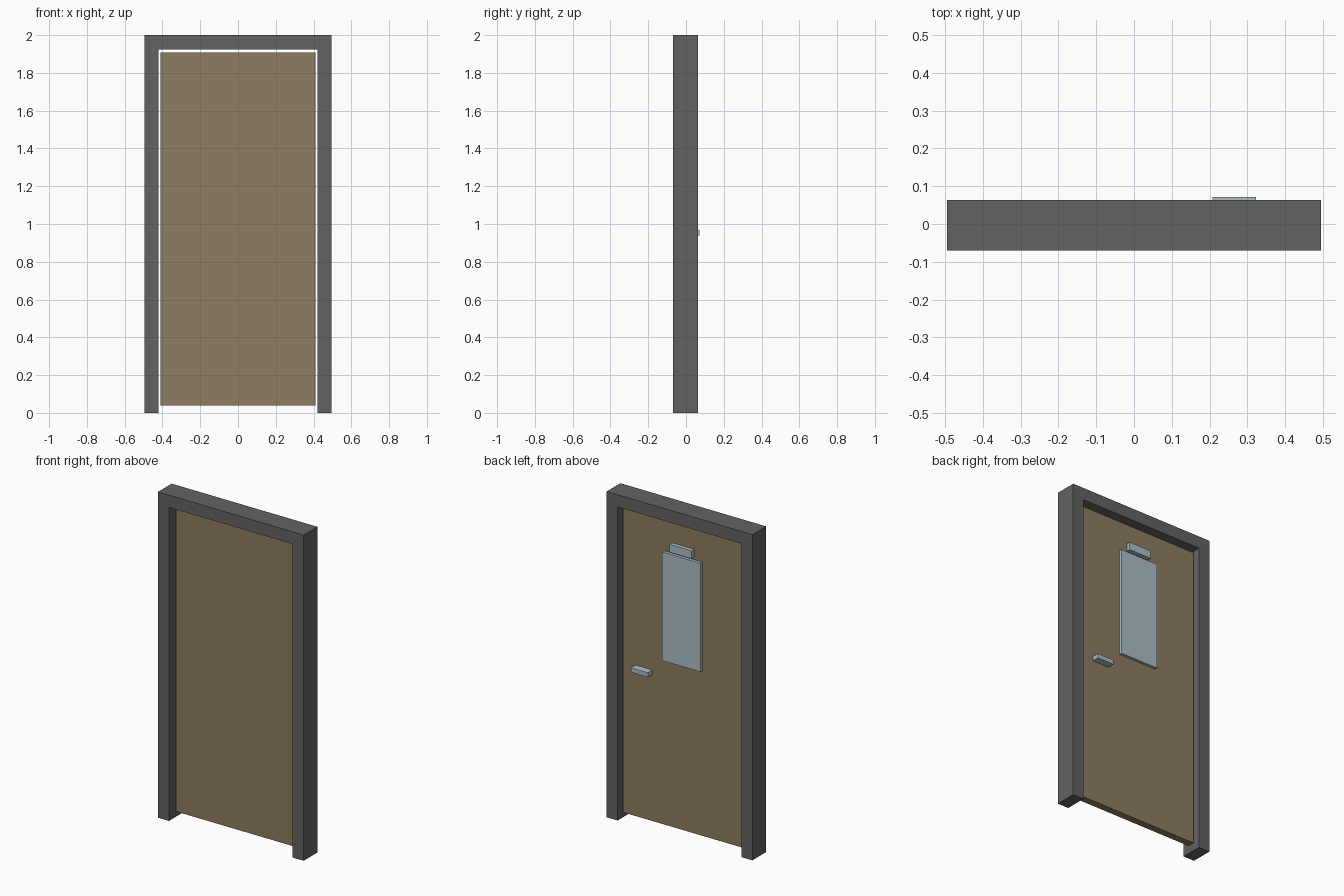
import bpy, bmesh

if "Cube" in bpy.data.objects:
    bpy.data.objects.remove(bpy.data.objects["Cube"])


def material(name, rgb):
    m = bpy.data.materials.new(name)
    m.diffuse_color = (*rgb, 1)
    m.use_nodes = True
    m.node_tree.nodes["Principled BSDF"].inputs["Base Color"].default_value = m.diffuse_color
    return m


grey = material("dark_grey_steel", (0.123, 0.123, 0.125))
wood = material("brown_wood", (0.27, 0.204, 0.118))
blue = material("pale_blue_metal", (0.418, 0.515, 0.571))


def finish(name, bm, mat):
    bmesh.ops.recalc_face_normals(bm, faces=bm.faces)
    me = bpy.data.meshes.new(name)
    bm.to_mesh(me)
    bm.free()
    me.materials.append(mat)
    ob = bpy.data.objects.new(name, me)
    bpy.context.collection.objects.link(ob)


def extruded(name, profile, y0, y1, mat):
    """Extrude an (x, z) outline from y0 to y1."""
    bm = bmesh.new()
    face = bm.faces.new([bm.verts.new((x, y0, z)) for x, z in profile])
    new = bmesh.ops.extrude_face_region(bm, geom=[face])["geom"]
    bmesh.ops.translate(bm, vec=(0, y1 - y0, 0),
                        verts=[v for v in new if isinstance(v, bmesh.types.BMVert)])
    finish(name, bm, mat)


def box(name, x, y, z, mat):
    extruded(name, [(x[0], z[0]), (x[1], z[0]), (x[1], z[1]), (x[0], z[1])],
             y[0], y[1], mat)


# Surround: two jambs and a header in one outline
half = [(0.42, 1.925), (0.42, 0), (0.495, 0), (0.495, 2)]
extruded("door_frame", half + [(-x, z) for x, z in reversed(half)],
         -0.07, 0.063, grey)

# Door leaf, clear of the frame all round
back = 0.028
box("door_leaf", (-0.41, 0.41), (-0.016, back), (0.04, 1.907), wood)

# Fittings on the back of the leaf
box("window_panel", (-0.13, 0.13), (back, 0.046), (1.053, 1.72), blue)
box("sign_plate", (-0.076, 0.076), (back, 0.053), (1.736, 1.784), blue)
box("handle", (0.208, 0.323), (back, 0.072), (0.94, 0.967), blue)
